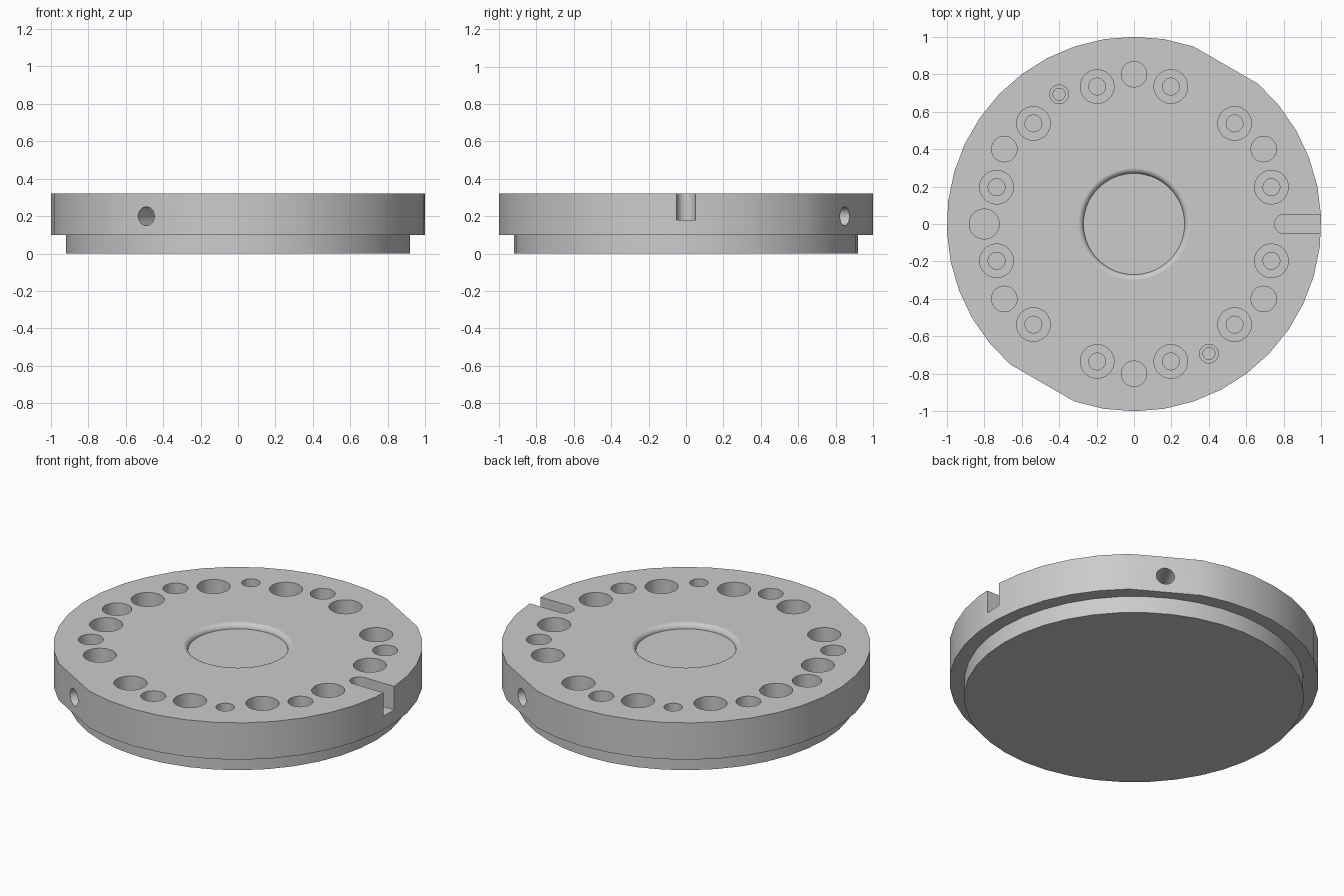
import bpy
import bmesh
from math import sin, cos, pi, radians, acos
from mathutils import Matrix, Vector

if "Cube" in bpy.data.objects:
    bpy.data.objects.remove(bpy.data.objects["Cube"], do_unlink=True)

TOP, STEP = 0.32, 0.10
FLAT_DIST = 0.98          # distance of the two side flats from the axis
FLAT_ANGLE = radians(60)

metal = bpy.data.materials.new("plain grey metal")
metal.use_nodes = True
grey = (0.6, 0.6, 0.6, 1)
metal.diffuse_color = grey
metal.node_tree.nodes["Principled BSDF"].inputs["Base Color"].default_value = grey


def loft(bm, loops):
    """Closed solid through a stack of equal-sized loops."""
    rings = [[bm.verts.new(p) for p in loop] for loop in loops]
    n = len(rings[0])
    for low, high in zip(rings, rings[1:]):
        for i in range(n):
            j = (i + 1) % n
            bm.faces.new((low[i], low[j], high[j], high[i]))
    bm.faces.new(rings[0][::-1])
    bm.faces.new(rings[-1])


def turned(bm, profile, sides=32, place=Matrix()):
    """Solid of revolution from (radius, height) pairs, bottom to top."""
    loft(bm, [[place @ Vector((r * cos(2 * pi * i / sides),
                               r * sin(2 * pi * i / sides), z))
               for i in range(sides)] for r, z in profile])


def prism(bm, outline, z0, z1):
    loft(bm, [[Vector((x, y, z)) for x, y in outline] for z in (z0, z1)])


def make_object(name, bm):
    bmesh.ops.recalc_face_normals(bm, faces=bm.faces)
    mesh = bpy.data.meshes.new(name)
    bm.to_mesh(mesh)
    bm.free()
    mesh.materials.append(metal)
    obj = bpy.data.objects.new(name, mesh)
    bpy.context.collection.objects.link(obj)
    return obj


def activate(obj):
    bpy.ops.object.select_all(action='DESELECT')
    obj.select_set(True)
    bpy.context.view_layer.objects.active = obj


def polar(radius, degrees, z=0):
    a = radians(degrees)
    return Matrix.Translation((radius * cos(a), radius * sin(a), z))


# Upper disc: two long arcs joined by two opposite flats
half = acos(FLAT_DIST)
arc_steps = 17
outline = []
for start in (FLAT_ANGLE, FLAT_ANGLE + pi):
    for k in range(arc_steps + 1):
        a = start + half + (pi - 2 * half) * k / arc_steps
        outline.append((cos(a), sin(a)))
bm = bmesh.new()
prism(bm, outline, STEP, TOP)
disc = make_object("upper_disc", bm)

# Lower stepped base
bm = bmesh.new()
turned(bm, [(0.92, 0), (0.92, STEP)], 40)
base = make_object("lower_base", bm)

# All pockets and holes, gathered in one cutter
cut = bmesh.new()
above = TOP + 0.05

# Ring of counterbored screw holes
for k in range(12):
    turned(cut, [(0.045, 0.12), (0.045, 0.2), (0.09, 0.2), (0.09, above)],
           place=polar(0.76, 15 + 30 * k))

# Plain holes between the screw pairs
for angle in (30, 90, 150, 210, 270, 330):
    turned(cut, [(0.068, 0.12), (0.068, above)], place=polar(0.8, angle))
turned(cut, [(0.08, 0.12), (0.08, above)], place=polar(0.8, 180))

# Two small stepped holes
for angle in (120, 300):
    turned(cut, [(0.032, 0.12), (0.032, 0.2), (0.05, 0.2), (0.05, above)],
           place=polar(0.8, angle))

# Radial holes in the side flats
for angle in (60, 240):
    aim = Matrix.Rotation(radians(angle), 4, 'Z') @ Matrix.Rotation(pi / 2, 4, 'Y')
    turned(cut, [(0.05, 0), (0.05, 0.4)], place=polar(0.7, angle, 0.2) @ aim)

# Round-ended edge slot
slot = [(0.8 + 0.05 * cos(pi / 2 + pi * k / 12), 0.05 * sin(pi / 2 + pi * k / 12))
        for k in range(13)]
prism(cut, slot + [(1.1, -0.05), (1.1, 0.05)], 0.18, above)

# Shallow centre recess with a rounded lip
lip, floor = 0.03, TOP - 0.03
arc = [(0.3 - lip * cos(pi / 2 * k / 8), floor + lip * sin(pi / 2 * k / 8))
       for k in range(9)]
turned(cut, arc + [(0.3, above)], 64)

cutter = make_object("hole_cutter", cut)
cutter.hide_render = True

activate(disc)
boolean = disc.modifiers.new("holes", 'BOOLEAN')
boolean.operation = 'DIFFERENCE'
boolean.solver = 'EXACT'
boolean.object = cutter
bpy.ops.object.modifier_apply(modifier=boolean.name)
bpy.data.objects.remove(cutter, do_unlink=True)

# Smooth curved walls, crisp rims
for obj in (disc, base):
    activate(obj)
    bpy.ops.object.shade_smooth_by_angle(angle=radians(30))
    weighted = obj.modifiers.new("even_shading", 'WEIGHTED_NORMAL')
    weighted.keep_sharp = True
